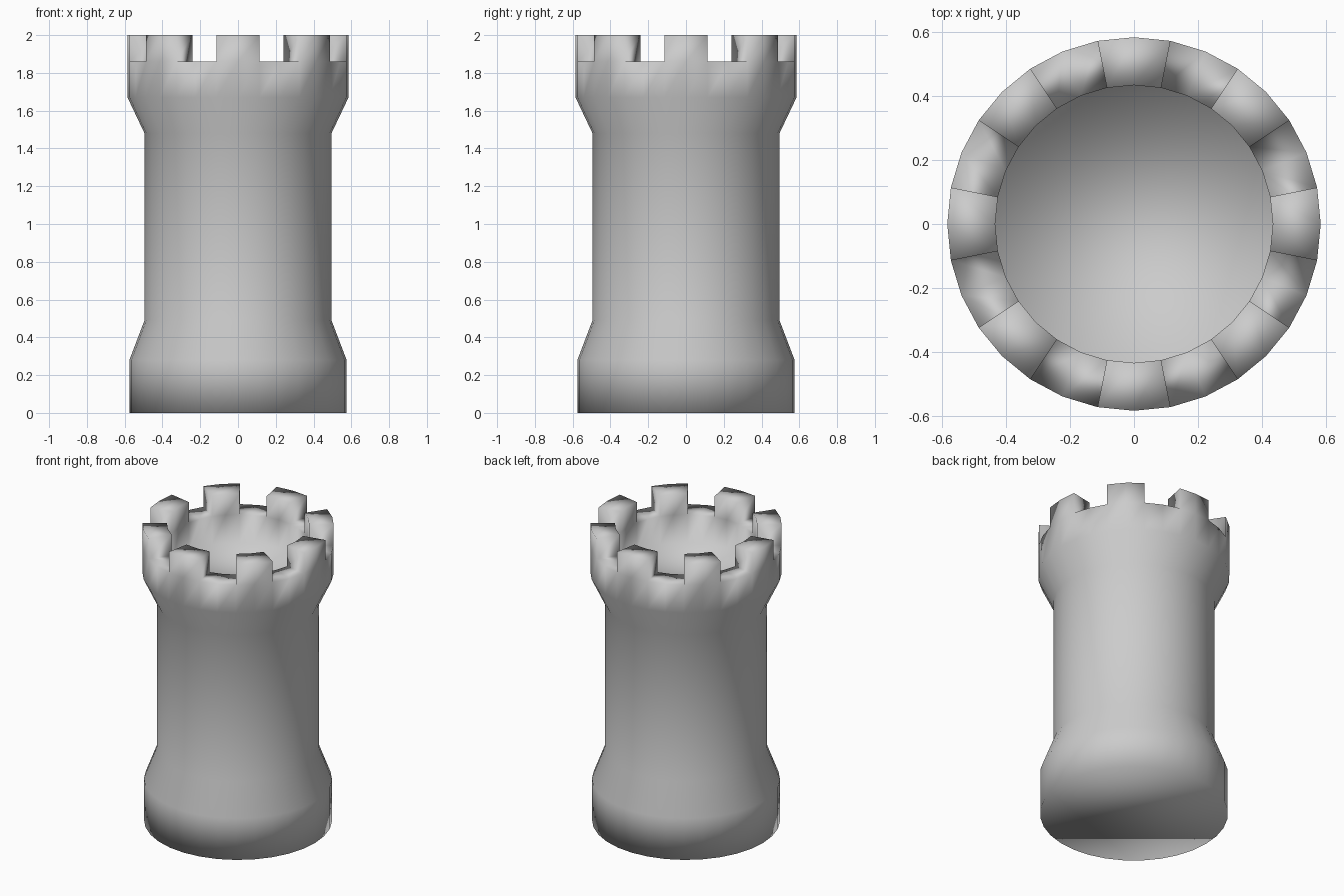
import bpy, bmesh
from math import sin, cos, tau

if "Cube" in bpy.data.objects:
    bpy.data.objects.remove(bpy.data.objects["Cube"])

SEGMENTS = 32
# Lathe profile (radius, z): base, shaft, flared crown, rim, inner wall
PROFILE = [(0.575, 0), (0.575, 0.28), (0.495, 0.49), (0.495, 1.48),
           (0.585, 1.67), (0.585, 1.86), (0.435, 1.86), (0.435, 1.67)]
RIM = 5

bm = bmesh.new()


def ring(radius, z):
    return [bm.verts.new((radius * cos(tau * i / SEGMENTS),
                          radius * sin(tau * i / SEGMENTS), z))
            for i in range(SEGMENTS)]


# Tower body
rings = [ring(r, z) for r, z in PROFILE]
rim_faces = []
for level, (lower, upper) in enumerate(zip(rings, rings[1:])):
    for i in range(SEGMENTS):
        j = (i + 1) % SEGMENTS
        face = bm.faces.new((lower[i], lower[j], upper[j], upper[i]))
        if level == RIM:
            rim_faces.append(face)

# Underside and the sunken platform
bm.faces.new(rings[0][::-1])
bm.faces.new(rings[-1])

# Eight battlements, each two segments wide, centred on the axes
raised = [f for i, f in enumerate(rim_faces) if (i + 1) % 4 < 2]
result = bmesh.ops.extrude_face_region(bm, geom=raised)
bmesh.ops.delete(bm, geom=[f for f in raised if f.is_valid], context='FACES_ONLY')
top_verts = [g for g in result['geom'] if isinstance(g, bmesh.types.BMVert)]
bmesh.ops.translate(bm, verts=top_verts, vec=(0, 0, 0.14))
bmesh.ops.recalc_face_normals(bm, faces=bm.faces[:])

# Smooth shading all over
for face in bm.faces:
    face.smooth = True

mesh = bpy.data.meshes.new("castle_tower")
bm.to_mesh(mesh)
bm.free()
tower = bpy.data.objects.new("castle_tower", mesh)
bpy.context.collection.objects.link(tower)
